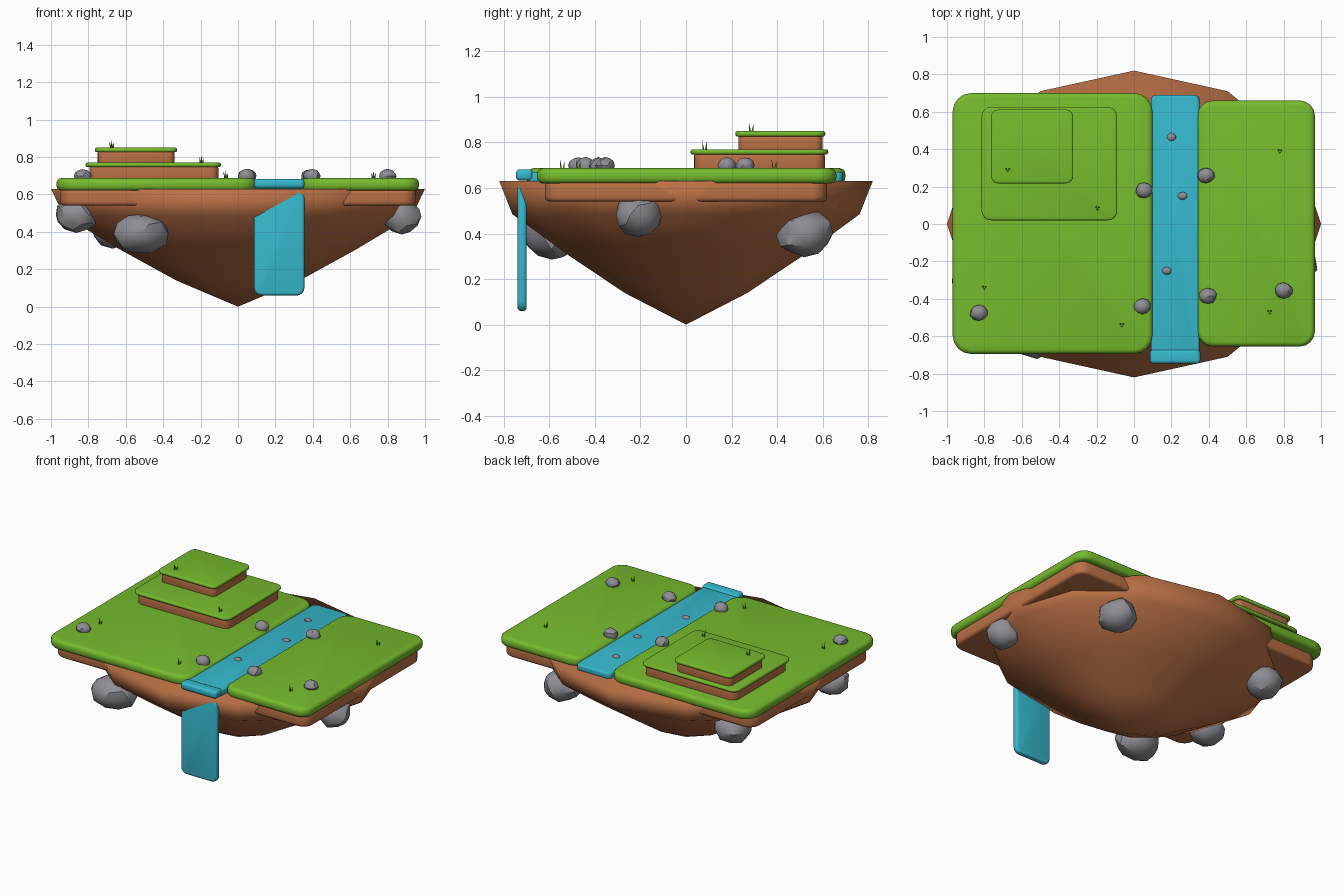
import bpy
import bmesh
import math
import random
from mathutils import Vector

random.seed(4)
cube = bpy.data.objects.get("Cube")
if cube:
    bpy.data.objects.remove(cube, do_unlink=True)


def material(name, rgb):
    m = bpy.data.materials.new(name)
    m.use_nodes = True
    m.diffuse_color = (*rgb, 1)
    m.node_tree.nodes["Principled BSDF"].inputs["Base Color"].default_value = (*rgb, 1)
    return m


GRASS = material("grass green", (0.18, 0.50, 0.026))
BLADE = material("blade green", (0.13, 0.38, 0.02))
EARTH = material("earth brown", (0.50, 0.165, 0.06))
WATER = material("water blue", (0.036, 0.49, 0.62))
STONE = material("stone grey", (0.27, 0.27, 0.30))


def finish(bm, name, mat, angle=35):
    bmesh.ops.recalc_face_normals(bm, faces=bm.faces)
    mesh = bpy.data.meshes.new(name)
    bm.to_mesh(mesh)
    bm.free()
    mesh.materials.append(mat)
    ob = bpy.data.objects.new(name, mesh)
    bpy.context.collection.objects.link(ob)
    bpy.ops.object.select_all(action='DESELECT')
    ob.select_set(True)
    bpy.context.view_layer.objects.active = ob
    if angle >= 180:
        bpy.ops.object.shade_smooth()
    else:
        bpy.ops.object.shade_smooth_by_angle(angle=math.radians(angle))
    return ob


def slab(name, mat, xs, ys, zs, corner, rim, axis=2):
    """Box with rounded corners about one axis and a softened rim."""
    lo, hi = Vector((xs[0], ys[0], zs[0])), Vector((xs[1], ys[1], zs[1]))
    size, mid = hi - lo, (lo + hi) / 2
    bm = bmesh.new()
    bmesh.ops.create_cube(bm, size=1)
    for v in bm.verts:
        v.co = Vector(c * s for c, s in zip(v.co, size)) + mid

    def along(e):
        return abs(e.verts[0].co[axis] - e.verts[1].co[axis]) > 1e-5

    bmesh.ops.bevel(bm, geom=[e for e in bm.edges if along(e)], offset=corner,
                    segments=4, profile=0.5, affect='EDGES')
    bmesh.ops.bevel(bm, geom=[e for e in bm.edges if not along(e)], offset=rim,
                    segments=3, profile=0.5, affect='EDGES')
    return finish(bm, name, mat)


def rock(name, pos, radii, jitter, detail=2):
    bm = bmesh.new()
    bmesh.ops.create_icosphere(bm, subdivisions=detail, radius=1)
    for v in bm.verts:
        k = 1 + random.uniform(-jitter, jitter)
        v.co = Vector(c * r * k for c, r in zip(v.co, radii)) + Vector(pos)
    return finish(bm, name, STONE, 30)


def tuft(name, x, y, z):
    bm = bmesh.new()
    for i in range(3):
        a = math.tau * i / 3 + 0.5
        out = Vector((math.cos(a), math.sin(a), 0))
        side = Vector((-out.y, out.x, 0)) * 0.006
        root = Vector((x, y, z - 0.005)) + out * 0.004
        base = [bm.verts.new(root + d) for d in (side, -side, out * 0.008)]
        tip = bm.verts.new(root + out * 0.01 + Vector((0, 0, 0.035 + 0.006 * i)))
        bm.faces.new(base)
        for j in range(3):
            bm.faces.new((base[j], base[(j + 1) % 3], tip))
    return finish(bm, name, BLADE, 20)


# Hanging earth mass: twelve-sided rings narrowing to a point
bm = bmesh.new()
rings = []
for r, z in ((1, 0.63), (0.93, 0.485), (0.63, 0.305), (0.33, 0.14)):
    rings.append([bm.verts.new((r * math.cos(math.tau * i / 12),
                                0.82 * r * math.sin(math.tau * i / 12), z))
                  for i in range(12)])
bm.faces.new(rings[0])
for a, b in zip(rings, rings[1:]):
    for i in range(12):
        j = (i + 1) % 12
        bm.faces.new((a[i], a[j], b[j], b[i]))
apex = bm.verts.new((0, 0, 0))
for i in range(12):
    bm.faces.new((rings[-1][i], rings[-1][(i + 1) % 12], apex))
finish(bm, "earth_cone", EARTH, 180)

# Ground on both banks
slab("right_bank_earth", EARTH, (-0.95, 0.08), (-0.635, 0.635), (0.54, 0.63), 0.08, 0.02)
slab("left_bank_earth", EARTH, (0.36, 0.95), (-0.62, 0.62), (0.54, 0.63), 0.07, 0.02)
slab("right_bank_grass", GRASS, (-0.97, 0.10), (-0.695, 0.70), (0.62, 0.687), 0.1, 0.025)
slab("left_bank_grass", GRASS, (0.34, 0.967), (-0.655, 0.66), (0.62, 0.687), 0.08, 0.025)

# Terraced hill
slab("lower_terrace_earth", EARTH, (-0.795, -0.105), (0.035, 0.61), (0.67, 0.755), 0.045, 0.015)
slab("lower_terrace_grass", GRASS, (-0.815, -0.09), (0.02, 0.625), (0.747, 0.77), 0.05, 0.01)
slab("upper_terrace_earth", EARTH, (-0.75, -0.34), (0.23, 0.60), (0.76, 0.835), 0.035, 0.012)
slab("upper_terrace_grass", GRASS, (-0.765, -0.325), (0.217, 0.612), (0.826, 0.85), 0.04, 0.01)

# Stream, lip and waterfall
slab("stream", WATER, (0.09, 0.35), (-0.70, 0.69), (0.625, 0.67), 0.03, 0.012)
slab("stream_lip", WATER, (0.085, 0.355), (-0.747, -0.672), (0.633, 0.682), 0.02, 0.016)
slab("waterfall", WATER, (0.085, 0.355), (-0.74, -0.70), (0.06, 0.62), 0.04, 0.014, axis=1)

# Boulders lodged in the underside
boulders = (((-0.52, -0.59, 0.39), (0.15, 0.125, 0.108)),
            ((0.875, -0.21, 0.482), (0.105, 0.105, 0.095)),
            ((0.57, 0.52, 0.40), (0.12, 0.125, 0.105)),
            ((-0.67, 0.45, 0.42), (0.115, 0.115, 0.105)),
            ((-0.865, -0.33, 0.49), (0.115, 0.11, 0.09)))
for i, (pos, radii) in enumerate(boulders):
    rock(f"boulder_{i + 1}", pos, radii, 0.07)

# Stones on the banks and pebbles in the stream
for i, (x, y) in enumerate(((0.055, 0.18), (0.385, 0.26), (0.045, -0.44),
                            (0.395, -0.385), (0.80, -0.355), (-0.83, -0.475))):
    rock(f"bank_stone_{i + 1}", (x, y, 0.698), (0.047, 0.042, 0.037), 0.06)
for i, (x, y) in enumerate(((0.2, 0.465), (0.26, 0.15), (0.175, -0.25))):
    rock(f"pebble_{i + 1}", (x, y, 0.67), (0.025, 0.021, 0.013), 0.04)

# Grass tufts
for i, (x, y, z) in enumerate(((-0.675, 0.29, 0.85), (-0.195, 0.085, 0.77),
                               (-0.80, -0.34, 0.687), (-0.065, -0.54, 0.687),
                               (0.78, 0.39, 0.687), (0.725, -0.47, 0.687))):
    tuft(f"grass_tuft_{i + 1}", x, y, z)
